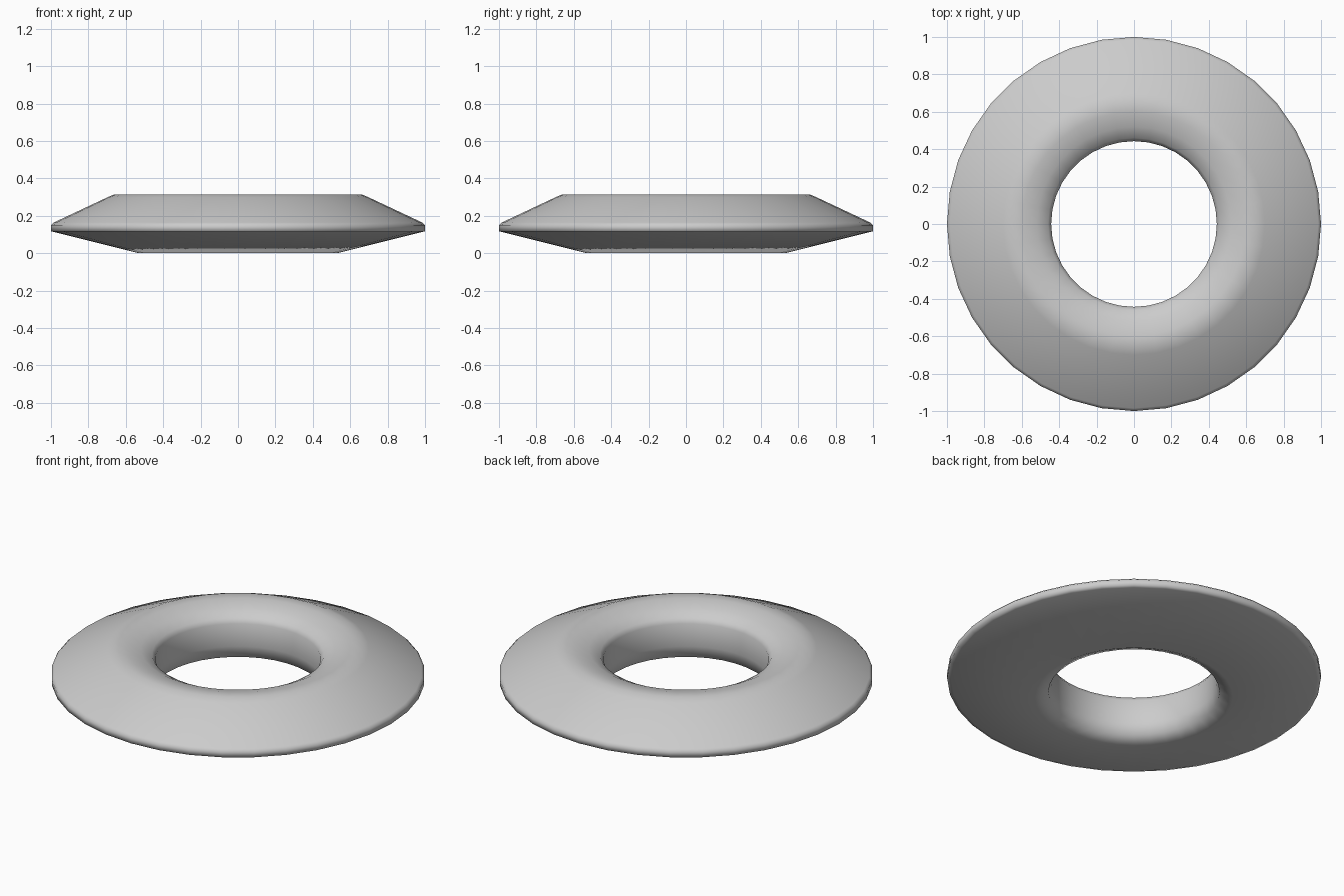
import bpy, bmesh, math

if "Cube" in bpy.data.objects:
    bpy.data.objects.remove(bpy.data.objects["Cube"])

# ring cross-section (radius, height), listed around the closed loop
profile = [(1.0, 0.117), (1.0, 0.15), (0.985, 0.164), (0.70, 0.298),
           (0.66, 0.315), (0.60, 0.314), (0.52, 0.293), (0.46, 0.262),
           (0.443, 0.235), (0.446, 0.10), (0.458, 0.032), (0.53, 0.0),
           (0.98, 0.112)]
SIDES = 36

# revolve the section around z
bm = bmesh.new()
rings = []
for i in range(SIDES):
    a = 2 * math.pi * i / SIDES
    rings.append([bm.verts.new((r * math.cos(a), r * math.sin(a), z)) for r, z in profile])
for i in range(SIDES):
    p, q = rings[i], rings[(i + 1) % SIDES]
    for j in range(len(profile)):
        k = (j + 1) % len(profile)
        bm.faces.new((p[j], q[j], q[k], p[k]))
bmesh.ops.recalc_face_normals(bm, faces=bm.faces)
for f in bm.faces:
    f.smooth = True

mesh = bpy.data.meshes.new("bevelled_ring")
bm.to_mesh(mesh)
bm.free()
ring = bpy.data.objects.new("bevelled_ring", mesh)
bpy.context.collection.objects.link(ring)
